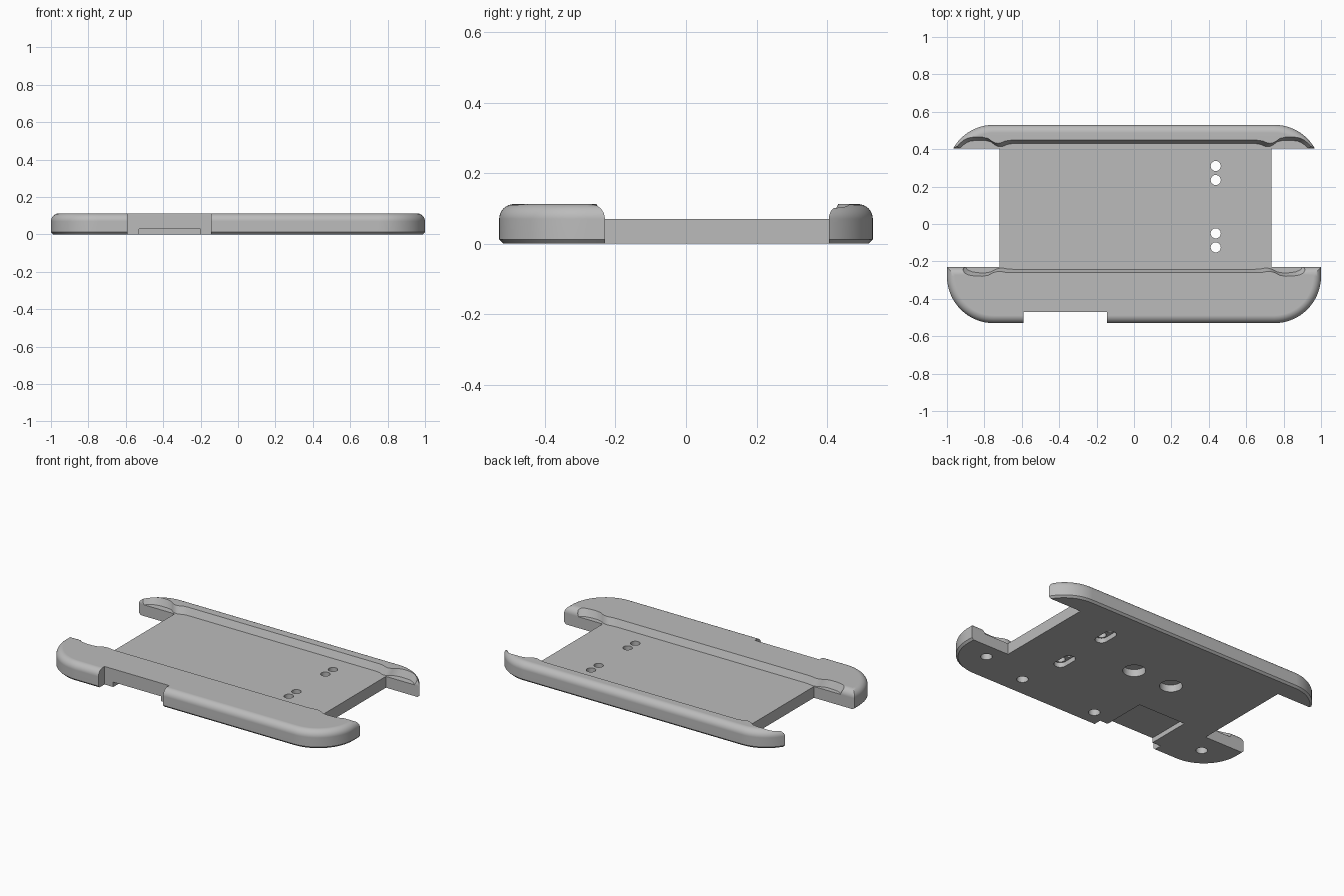
import bpy
import bmesh
from math import sin, cos, pi

cube = bpy.data.objects.get("Cube")
if cube:
    bpy.data.objects.remove(cube, do_unlink=True)

grey = bpy.data.materials.new("plain grey")
grey.use_nodes = True
GREY = (0.5, 0.5, 0.5, 1)
grey.diffuse_color = GREY
grey.node_tree.nodes["Principled BSDF"].inputs["Base Color"].default_value = GREY

FLOOR, TOP = 0.07, 0.112
FILLET = TOP - FLOOR


def loft(name, loops):
    """Closed solid through matching loops of 3D points."""
    bm = bmesh.new()
    rings = [[bm.verts.new(p) for p in loop] for loop in loops]
    n = len(rings[0])
    for low, high in zip(rings, rings[1:]):
        for i in range(n):
            j = (i + 1) % n
            bm.faces.new((low[i], low[j], high[j], high[i]))
    bm.faces.new(rings[0][::-1])
    bm.faces.new(rings[-1])
    bmesh.ops.recalc_face_normals(bm, faces=bm.faces)
    mesh = bpy.data.meshes.new(name)
    bm.to_mesh(mesh)
    bm.free()
    mesh.materials.append(grey)
    obj = bpy.data.objects.new(name, mesh)
    bpy.context.collection.objects.link(obj)
    return obj


def flat(points, z):
    return [(x, y, z) for x, y in points]


def rounded(hx, hy, r, steps=16, cx=0, cy=0):
    """Rounded rectangle outline, counter-clockwise."""
    pts = []
    for k, (sx, sy) in enumerate(((1, 1), (-1, 1), (-1, -1), (1, -1))):
        for i in range(steps + 1):
            a = (k + i / steps) * pi / 2
            pts.append((cx + sx * (hx - r) + r * cos(a), cy + sy * (hy - r) + r * sin(a)))
    return pts


def smooth(points):
    """One corner-cutting pass over an open path."""
    out = [points[0]]
    for (ax, ay), (bx, by) in zip(points, points[1:]):
        out += [(ax * .75 + bx * .25, ay * .75 + by * .25),
                (ax * .25 + bx * .75, ay * .25 + by * .75)]
    return out + [points[-1]]


def cut(cutter):
    bpy.context.view_layer.objects.active = tray
    mod = tray.modifiers.new("cut", 'BOOLEAN')
    mod.operation = 'DIFFERENCE'
    mod.solver = 'EXACT'
    mod.object = cutter
    bpy.ops.object.modifier_apply(modifier=mod.name)
    bpy.data.objects.remove(cutter, do_unlink=True)


def cut_box(x0, x1, y0, y1, z0, z1):
    ring = [(x0, y0), (x1, y0), (x1, y1), (x0, y1)]
    cut(loft("box_cutter", [flat(ring, z0), flat(ring, z1)]))


def cut_hole(x, y, r, depth):
    ring = [(x + r * cos(i * pi / 16), y + r * sin(i * pi / 16)) for i in range(32)]
    cut(loft("hole_cutter", [flat(ring, -0.05), flat(ring, depth)]))


# Tray body: chamfered underside, filleted upper rim
levels = [(0, 0.012), (0.012, 0)]
for i in range(9):
    a = i / 8 * pi / 2
    levels.append((FLOOR + FILLET * sin(a), FILLET * (1 - cos(a))))
tray = loft("tray", [flat(rounded(1 - d, 0.53 - d, 0.25 - d), z) for z, d in levels])

# Pocket with sloping walls, relieved at the four corners
back = smooth([(0.95, 0.36), (0.96, 0.41), (0.92, 0.45), (0.88, 0.465), (0.79, 0.465),
               (0.75, 0.435), (0.72, 0.43), (0.68, 0.448), (0.6, 0.448)])
front = smooth([(0.6, -0.26), (0.68, -0.26), (0.72, -0.252), (0.75, -0.258), (0.79, -0.28),
                (0.87, -0.278), (0.915, -0.26), (0.925, -0.22)])
half = front + back
outline = half + [(-x, y) for x, y in reversed(half)]


def pocket_ring(z, inset):
    return [(x * (1 - inset), y - inset if y > 0 else y + inset, z) for x, y in outline]


cut(loft("pocket_cutter", [pocket_ring(FLOOR, 0.018), pocket_ring(TOP, 0),
                           pocket_ring(TOP + 0.04, -0.018)]))

# Side openings, with rounded tips on the rails
Y0, Y1 = -0.23, 0.405
cut_box(0.735, 1.2, Y0, Y1, -0.1, 0.3)
cut_box(-1.2, -0.72, Y0, Y1, -0.1, 0.3)
arc = [(FILLET * (1 - cos(i * pi / 16)), FLOOR + FILLET * sin(i * pi / 16)) for i in range(9)]
profile = [(Y0 - d, z) for d, z in arc] + [(Y0 - FILLET, 0.2), (Y1 + FILLET, 0.2)]
profile += [(Y1 + d, z) for d, z in reversed(arc)]
for side in (-1, 1):
    cut(loft("tip_cutter", [[(side * x, y, z) for y, z in profile] for x in (0.84, 1.2)]))

# Front notch and the shallow channel under it
cut_box(-0.59, -0.145, -0.7, -0.47, -0.1, 0.3)
cut_box(-0.53, -0.2, -0.6, -0.19, -0.1, 0.03)

# Paired strap holes joined by a slot underneath
for low, high in ((0.235, 0.31), (-0.125, -0.05)):
    for y in (low, high):
        cut_hole(0.437, y, 0.027, 0.2)
    pill = rounded(0.036, (high - low) / 2 + 0.036, 0.0355, 10, 0.437, (low + high) / 2)
    cut(loft("slot_cutter", [flat(pill, -0.05), flat(pill, 0.03)]))

# Blind sockets in the underside
for x in (0.07, -0.2):
    cut_hole(x, 0.085, 0.065, 0.045)
for x, y in ((0.81, -0.33), (0.49, -0.395), (-0.06, -0.42), (-0.8, -0.36)):
    cut_hole(x, y, 0.033, 0.045)

# Smooth shading with crisp edges
bpy.ops.object.select_all(action='DESELECT')
tray.select_set(True)
bpy.context.view_layer.objects.active = tray
bpy.ops.object.shade_smooth_by_angle(angle=0.45)
weighted = tray.modifiers.new("weighted_normals", 'WEIGHTED_NORMAL')
weighted.keep_sharp = True
